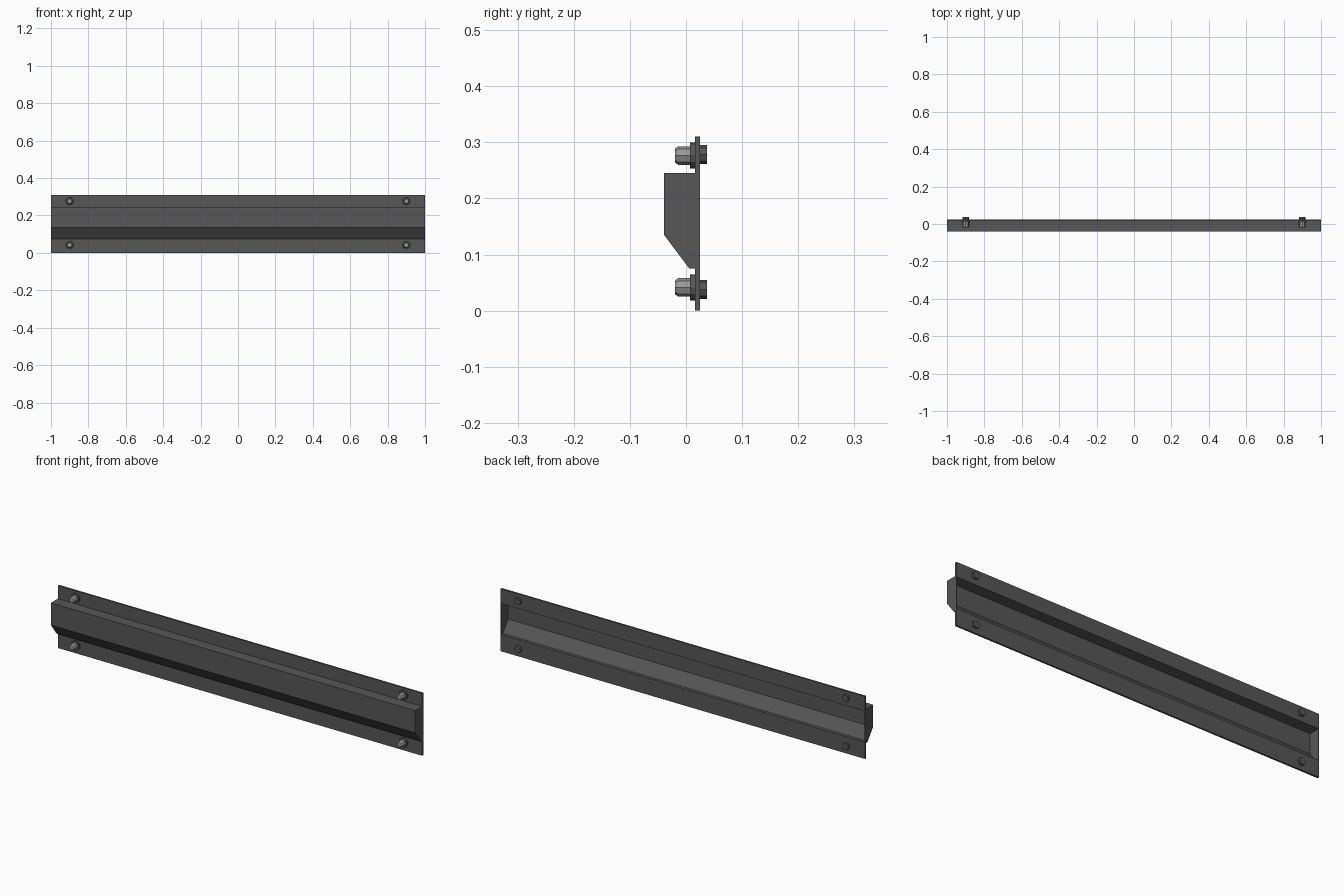
import bpy, bmesh, math

if "Cube" in bpy.data.objects:
    bpy.data.objects.remove(bpy.data.objects["Cube"])


def material(name, v):
    m = bpy.data.materials.new(name)
    m.diffuse_color = (v, v, v, 1)
    m.use_nodes = True
    m.node_tree.nodes["Principled BSDF"].inputs["Base Color"].default_value = m.diffuse_color
    return m


DARK = material("dark steel", 0.095)
LIGHT = material("light steel", 0.32)


def extrude_x(name, profile, x0, x1, mat):
    """Extrude a closed (y, z) profile along x."""
    bm = bmesh.new()
    face = bm.faces.new([bm.verts.new((x0, y, z)) for y, z in profile])
    res = bmesh.ops.extrude_face_region(bm, geom=[face])
    verts = [v for v in res["geom"] if isinstance(v, bmesh.types.BMVert)]
    bmesh.ops.translate(bm, verts=verts, vec=(x1 - x0, 0, 0))
    bmesh.ops.recalc_face_normals(bm, faces=bm.faces)
    finish(name, bm, mat)


def lathe_y(name, x, z, rings, sides, mat):
    """Stack of (y, radius) polygon rings along y, capped at both ends."""
    bm = bmesh.new()
    loops = []
    for y, r in rings:
        loops.append([bm.verts.new((x + r * math.cos(a), y, z + r * math.sin(a)))
                      for a in (2 * math.pi * i / sides for i in range(sides))])
    for a, b in zip(loops, loops[1:]):
        for i in range(sides):
            j = (i + 1) % sides
            bm.faces.new((a[i], a[j], b[j], b[i]))
    bm.faces.new(loops[0])
    bm.faces.new(loops[-1])
    bmesh.ops.recalc_face_normals(bm, faces=bm.faces)
    finish(name, bm, mat)


def finish(name, bm, mat):
    me = bpy.data.meshes.new(name)
    bm.to_mesh(me)
    bm.free()
    me.materials.append(mat)
    bpy.context.collection.objects.link(bpy.data.objects.new(name, me))


# Folded sheet: flanges above and below a hollow channel open at the back
outer = [(0.016, 0.0), (0.016, 0.075), (0.006, 0.075),
         (-0.039, 0.135), (-0.039, 0.245), (0.016, 0.245), (0.016, 0.31)]
inner = [(0.025, 0.31), (0.025, 0.237), (-0.031, 0.237),
         (-0.031, 0.138), (0.010, 0.083), (0.025, 0.083), (0.025, 0.0)]
extrude_x("folded_panel", outer + inner, -1, 1, DARK)

# Thin end caps closing the channel
cap = [(0.025, 0.075), (0.006, 0.075), (-0.039, 0.135),
       (-0.039, 0.245), (0.025, 0.245)]
for side in (-1, 1):
    extrude_x("end_cap", cap, side * 1.0, side * 0.998, DARK)

# Bolts: nut and washer on the front, hex head on the back
for x in (-0.9, 0.9):
    for z, head_z in ((0.0415, 0.038), (0.2765, 0.278)):
        lathe_y("stud_nut", x, z,
                [(-0.020, 0.012), (-0.014, 0.0165), (0.008, 0.0165)], 8, LIGHT)
        lathe_y("washer", x, z, [(0.007, 0.023), (0.017, 0.023)], 12, DARK)
        lathe_y("bolt_head", x, head_z, [(0.024, 0.017), (0.037, 0.017)], 8, DARK)
